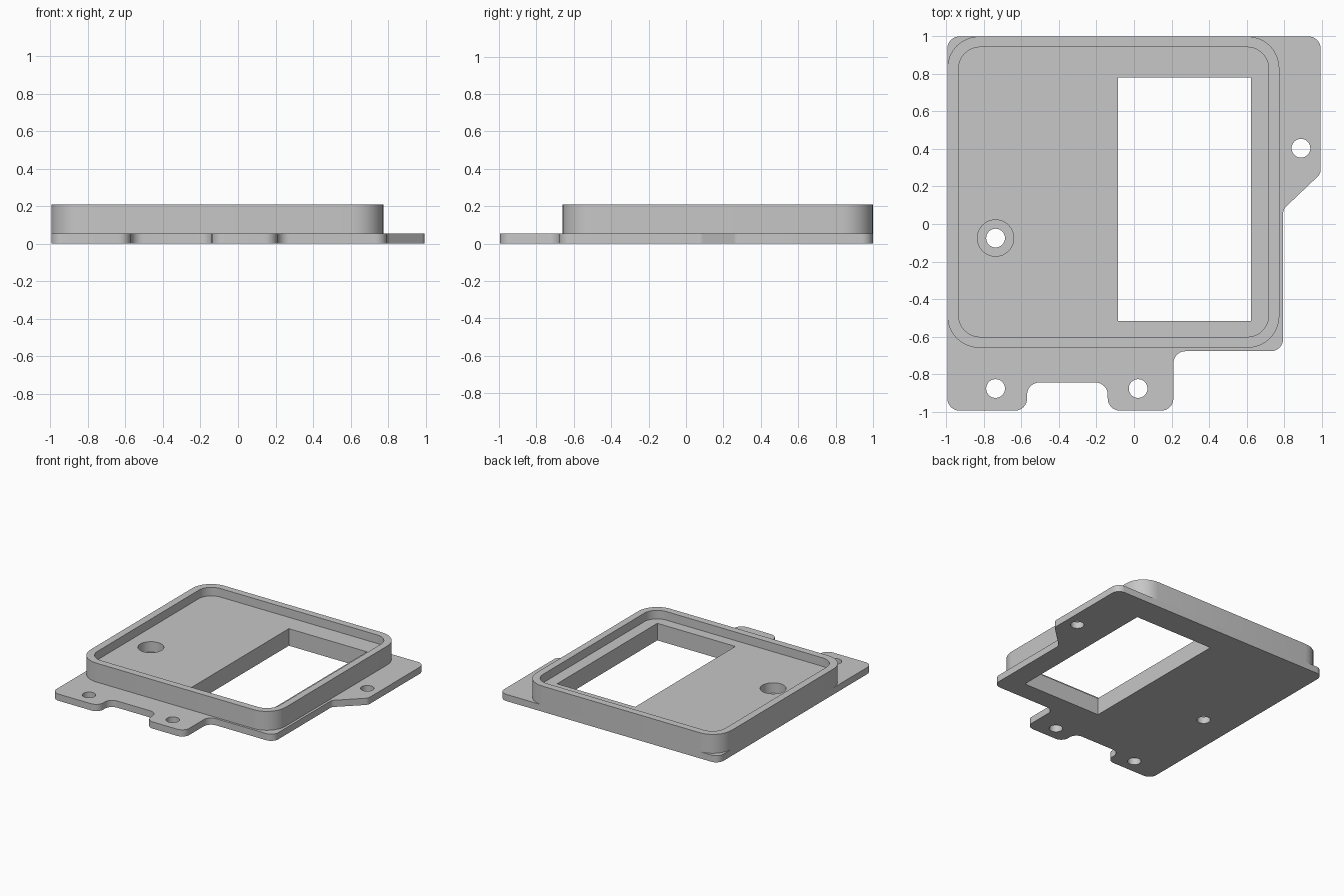
import bpy, bmesh, math
from mathutils import Vector

cube = bpy.data.objects.get("Cube")
if cube:
    bpy.data.objects.remove(cube, do_unlink=True)

grey = bpy.data.materials.new("plain grey")
grey.use_nodes = True
colour = (0.57, 0.57, 0.57, 1)
grey.diffuse_color = colour
grey.node_tree.nodes["Principled BSDF"].inputs["Base Color"].default_value = colour


def rounded(corners, radius, steps=8):
    """Round every corner (x, y or x, y, own radius) of a closed outline."""
    points = []
    for i, corner in enumerate(corners):
        p = Vector(corner[:2])
        r = corner[2] if len(corner) > 2 else radius
        a = (Vector(corners[i - 1][:2]) - p).normalized()
        b = (Vector(corners[(i + 1) % len(corners)][:2]) - p).normalized()
        half = a.angle(b) / 2
        centre = p + (a + b).normalized() * r / math.sin(half)
        start = (p + a * r / math.tan(half) - centre).normalized()
        end = (p + b * r / math.tan(half) - centre).normalized()
        for k in range(steps + 1):
            points.append(centre + start.slerp(end, k / steps) * r)
    return points


def rectangle(x0, x1, y0, y1):
    return [Vector(c) for c in ((x0, y0), (x1, y0), (x1, y1), (x0, y1))]


def circle(x, y, r, n=32):
    return [Vector((x + r * math.cos(math.tau * k / n),
                    y + r * math.sin(math.tau * k / n))) for k in range(n)]


def build(name, layers, walls):
    """Join flat layers (z, outlines) with upright walls (outline, z0, z1)."""
    bm = bmesh.new()

    def ring(outline, z):
        return [bm.verts.new((p.x, p.y, z)) for p in outline]

    for z, outlines in layers:
        edges = []
        for outline in outlines:
            vs = ring(outline, z)
            edges += [bm.edges.new((vs[i - 1], vs[i])) for i in range(len(vs))]
        bmesh.ops.triangle_fill(bm, edges=edges, use_beauty=True, normal=(0, 0, 1))
    for outline, z0, z1 in walls:
        low, high = ring(outline, z0), ring(outline, z1)
        for i in range(len(low)):
            bm.faces.new((low[i - 1], low[i], high[i], high[i - 1]))
    bmesh.ops.remove_doubles(bm, verts=bm.verts, dist=0.0001)
    bmesh.ops.recalc_face_normals(bm, faces=bm.faces)
    mesh = bpy.data.meshes.new(name)
    bm.to_mesh(mesh)
    bm.free()
    mesh.materials.append(grey)
    obj = bpy.data.objects.new(name, mesh)
    bpy.context.collection.objects.link(obj)
    bpy.ops.object.select_all(action="DESELECT")
    obj.select_set(True)
    bpy.context.view_layer.objects.active = obj
    bpy.ops.object.shade_smooth_by_angle(angle=math.radians(30))


PLATE, FLOOR, RIM = 0.055, 0.14, 0.21

# Shared cut-outs
window = rectangle(-0.085, 0.623, -0.518, 0.78)
screw_hole = circle(-0.738, -0.075, 0.05)
counterbore = circle(-0.738, -0.075, 0.097)

# Base plate with mounting tabs
outline = rounded([
    (-0.995, 1), (0.995, 1), (0.995, 0.268, 0.05), (0.795, 0.078, 0.05),
    (0.795, -0.678), (0.21, -0.678), (0.21, -0.995), (-0.14, -0.995),
    (-0.14, -0.845), (-0.57, -0.845), (-0.57, -0.995), (-0.995, -0.995)], 0.065)
holes = [window, screw_hole] + [circle(x, y, 0.05) for x, y in
                                ((-0.738, -0.877), (0.022, -0.877), (0.89, 0.404))]
loops = [outline] + holes
build("base_plate", [(0, loops), (PLATE, loops)], [(l, 0, PLATE) for l in loops])

# Raised body with a shallow recess inside its rim
outer = rounded([(-0.995, -0.66), (0.775, -0.66), (0.775, 1), (-0.995, 1)], 0.17)
inner = rounded([(-0.935, -0.602), (0.718, -0.602), (0.718, 0.943), (-0.935, 0.943)], 0.115)
build("raised_body",
      [(PLATE, [outer, window, counterbore]),
       (FLOOR, [inner, window, counterbore]),
       (RIM, [outer, inner])],
      [(outer, PLATE, RIM), (inner, FLOOR, RIM),
       (window, PLATE, FLOOR), (counterbore, PLATE, FLOOR)])
